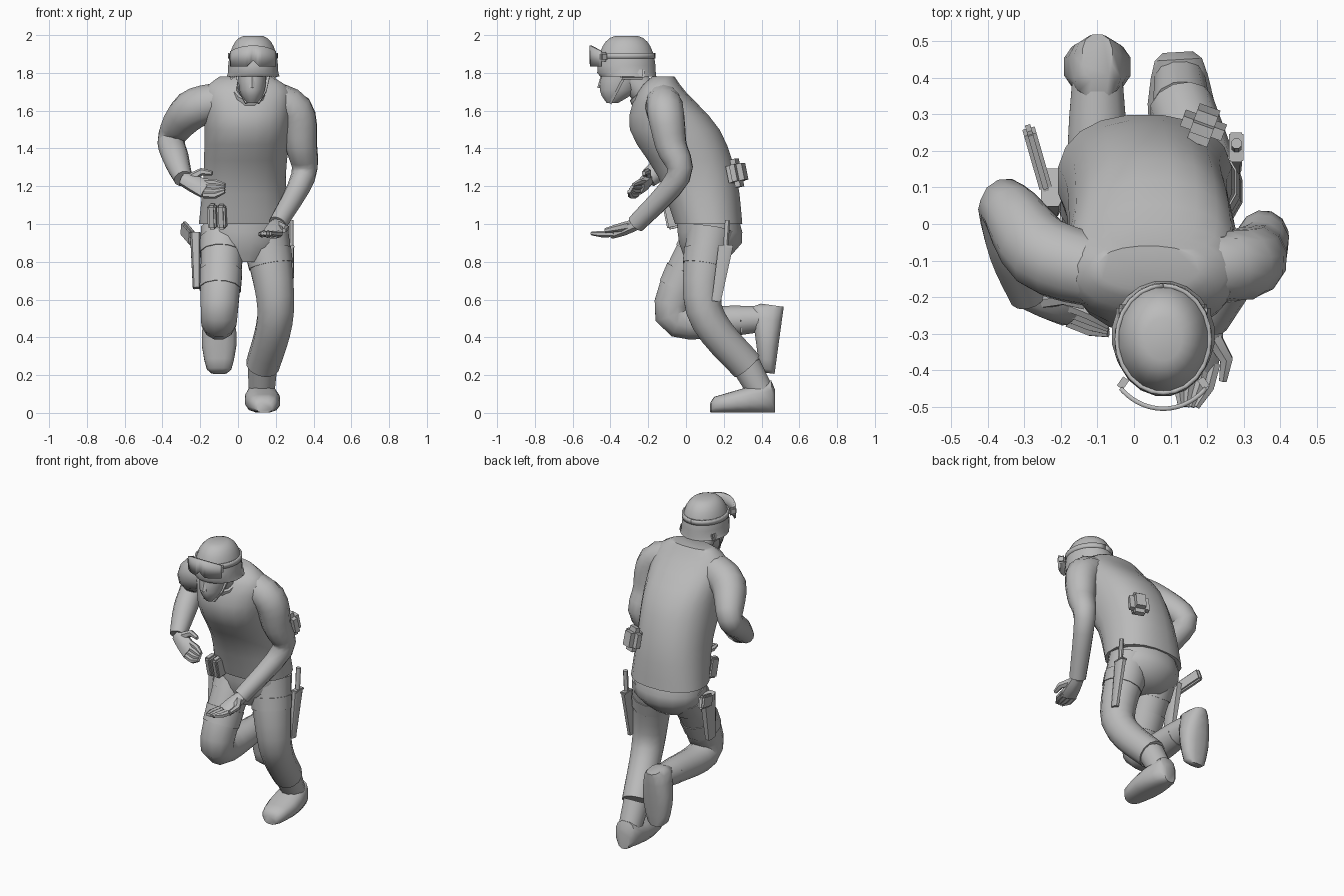
import bpy
import bmesh
from math import sin, cos, pi, radians, copysign
from mathutils import Vector, Euler

if "Cube" in bpy.data.objects:
    bpy.data.objects.remove(bpy.data.objects["Cube"], do_unlink=True)

GREY = (0.5, 0.5, 0.5, 1)
grey = bpy.data.materials.new("plain_grey")
grey.use_nodes = True
grey.diffuse_color = GREY
grey.node_tree.nodes["Principled BSDF"].inputs["Base Color"].default_value = GREY

X_AXIS, Y_AXIS, Z_AXIS = Vector((1, 0, 0)), Vector((0, 1, 0)), Vector((0, 0, 1))


def finish(name, bm, angle=45):
    """Turn a bmesh into a shaded object in the scene."""
    bmesh.ops.recalc_face_normals(bm, faces=bm.faces)
    mesh = bpy.data.meshes.new(name)
    bm.to_mesh(mesh)
    bm.free()
    mesh.materials.append(grey)
    obj = bpy.data.objects.new(name, mesh)
    bpy.context.collection.objects.link(obj)
    bpy.ops.object.select_all(action="DESELECT")
    obj.select_set(True)
    bpy.context.view_layer.objects.active = obj
    bpy.ops.object.shade_smooth_by_angle(angle=radians(angle))
    return obj


def smooth(keys, steps=6):
    """Fill in a flowing curve through a few key rows."""
    keys = [Vector(key) for key in keys]
    path = [keys[0], *keys, keys[-1]]
    rows = []
    for a, b, c, d in zip(path, path[1:], path[2:], path[3:]):
        for i in range(steps):
            t = i / steps
            bend = (a * 2 - b * 5 + c * 4 - d) * t * t
            twist = (b * 3 - a - c * 3 + d) * t * t * t
            rows.append(b + ((c - a) * t + bend + twist) / 2)
    return rows + [keys[-1]]


def tube(name, rows, side=X_AXIS, sides=12, power=2, normal=None):
    """Loft oval rings along rows of x, y, z, half width and optional half depth."""
    bm = bmesh.new()
    points = [Vector(row[:3]) for row in rows]
    last = len(rows) - 1
    rings = []
    for i, (point, row) in enumerate(zip(points, rows)):
        along = normal or (points[min(i + 1, last)] - points[max(i - 1, 0)]).normalized()
        wide = (side - along * side.dot(along)).normalized()
        deep = along.cross(wide)
        ring = []
        for k in range(sides):
            turn = 2 * pi * (k + 0.5) / sides
            c, s = cos(turn), sin(turn)
            u = copysign(abs(c) ** (2 / power), c) * row[3]
            v = copysign(abs(s) ** (2 / power), s) * row[-1]
            ring.append(bm.verts.new(point + wide * u + deep * v))
        rings.append(ring)
    for low, high in zip(rings, rings[1:]):
        for k in range(sides):
            j = (k + 1) % sides
            bm.faces.new((low[k], low[j], high[j], high[k]))
    bm.faces.new(rings[0])
    bm.faces.new(rings[-1])
    return finish(name, bm)


def box(name, place, size, turn=(0, 0, 0), bevel=0.01):
    """Bevelled block, turned by degrees."""
    bm = bmesh.new()
    bmesh.ops.create_cube(bm, size=1)
    bmesh.ops.scale(bm, vec=size, verts=bm.verts)
    bmesh.ops.bevel(bm, geom=bm.edges[:], offset=bevel, segments=2, affect="EDGES")
    obj = finish(name, bm)
    obj.location = place
    obj.rotation_euler = Euler([radians(t) for t in turn])


def band(name, centre, width, depth, height, spread, notch=0):
    """Strip curved round the front; a notch lifts its lower middle and tapers its ends."""
    bm = bmesh.new()
    columns = []
    steps = 24
    for i in range(steps + 1):
        t = 2 * i / steps - 1
        turn = radians(spread) * t
        x, y = centre.x + width * sin(turn), centre.y - depth * cos(turn)
        low = centre.z - height / 2 + notch * max(0, 1 - abs(t) * 4)
        high = centre.z + height / 2 - notch * t * t
        columns.append([bm.verts.new((x, y, z)) for z in (low, high)])
    for p, q in zip(columns, columns[1:]):
        bm.faces.new((p[0], q[0], q[1], p[1]))
    solid = finish(name, bm).modifiers.new("thickness", "SOLIDIFY")
    solid.thickness = 0.012
    solid.offset = 0


def hand(name, wrist, tip, across):
    """Palm, four fingers and a thumb between the wrist and the fingertips."""
    wrist, tip, across = Vector(wrist), Vector(tip), Vector(across).normalized()
    knuckles = wrist.lerp(tip, 0.55) - Z_AXIS * 0.03
    tube(name + "_palm", smooth([(*wrist, 0.04, 0.035), (*wrist.lerp(knuckles, 0.5), 0.05, 0.035),
                                 (*knuckles, 0.055, 0.022)], 2), across, 8)
    for i in range(4):
        shift = across * (i - 1.5) * 0.027
        tube(name + "_finger", [(*wrist.lerp(knuckles, 0.9) + shift, 0.018),
                                (*knuckles.lerp(tip, 0.5) + shift, 0.017),
                                (*tip + shift / 2, 0.01)], across, 6)
    thumb = [(*wrist.lerp(tip, t) + across * out, r)
             for t, out, r in ((0.2, 0.02, 0.025), (0.45, 0.07, 0.02), (0.7, 0.075, 0.012))]
    tube(name + "_thumb", thumb, across, 6)


def boot(name, ankle, heel, toe, up):
    """Shaft from the ankle, and a foot that tapers from heel to toe with rounded ends."""
    ankle, heel, toe, up = (Vector(v) for v in (ankle, heel, toe, up))
    instep = heel.lerp(toe, 0.2) + up * 0.1
    tube(name + "_shaft", [(*ankle, 0.08), (*instep, 0.07)])
    rows = []
    for t in (0, 0.06, 0.2, 0.4, 0.6, 0.8, 0.94, 1):
        half = 0.09 - 0.05 * t
        trim = 0.7 if t in (0, 1) else 1
        rows.append((*heel.lerp(toe, t) + up * half * trim,
                     (0.06 + 0.035 * sin(pi * t)) * trim, half * trim))
    tube(name + "_foot", rows, power=2.6, normal=(toe - heel).normalized())


# Jacket and hips, level rings that lean forward
tube("jacket", smooth([
    (.03, .12, 1, .24, .18), (.035, .06, 1.25, .22, .21), (.05, -.06, 1.5, .23, .24),
    (.05, -.13, 1.7, .23, .13), (.04, -.12, 1.78, .14, .06),
], 3), sides=20, power=2.3, normal=Z_AXIS)
tube("hips", smooth([
    (.03, .12, 1, .22, .17), (.03, .13, .9, .22, .17), (.03, .1, .8, .12, .1),
], 2), sides=16, normal=Z_AXIS)

# Neck and collar
nape, throat = Vector((.06, -.17, 1.65)), Vector((.07, -.3, 1.78))
tube("neck", [(*nape, .08), (*throat, .07)])
tube("collar", [(*nape, .13), (*nape.lerp(throat, .5), .09)])

# Head, a jaw that widens up into the skull
crown = Vector((.08, -.315, 1.8))
tube("head", smooth([
    (.075, -.39, 1.64, .03, .03), (.075, -.36, 1.71, .07, .1), (.075, -.33, 1.85, .08, .11),
], 3), normal=Z_AXIS)
tube("nose", [(.075, -.44, 1.79, .01), (.075, -.45, 1.72, .02)], sides=6, normal=Z_AXIS)

# Helmet dome with a flared skirt, goggles and straps
skirt = crown + Vector((0, .01, -.02))
dome = [(*crown + Z_AXIS * .2 * sin(t), .135 * cos(t) ** .6, .157 * cos(t) ** .6)
        for t in (pi / 2 * i / 8 for i in range(8))]
tube("helmet", [(*skirt, .142, .15)] + dome, sides=20, normal=Z_AXIS)
band("goggle_strap", crown + Z_AXIS * .09, .127, .147, .03, 180)
band("goggles", crown + Z_AXIS * .09, .165, .19, .11, 45, .03)
for sign in (-1, 1):
    box("goggle_hinge", crown + Vector((sign * .11, -.12, .085)), (.02, .05, .05), (0, 0, sign * 35))
    box("ear_flap", crown + Vector((sign * .11, .03, -.005)), (.03, .13, .06), (0, -sign * 12, 0))
    ear, chin = crown + X_AXIS * sign * .085, Vector((.075 + sign * .03, -.4, 1.64))
    tube("chin_strap", [(*ear, .01), (*ear.lerp(chin, .6) + X_AXIS * sign * .015, .01),
                        (*chin, .01)], sides=4)

# Arms; the right one bends in a slanted plane
right_wrist, left_wrist = (-.29, -.2, 1.24), (.21, -.265, 1)
tube("right_sleeve", smooth([
    (-.1, -.13, 1.65, .1), (-.25, -.08, 1.6, .105), (-.35, .05, 1.46, .075),
    (-.33, -.07, 1.35, .07), (*right_wrist, .05),
], 4), side=Vector((-2, -1.5, 1)))
tube("left_sleeve", smooth([
    (.15, -.13, 1.67, .09), (.3, -.11, 1.6, .1), (.335, -.08, 1.42, .085),
    (.345, -.04, 1.25, .065), (*left_wrist, .05),
], 4), side=Vector((2, 1, 0)))
hand("right_hand", right_wrist, (-.07, -.29, 1.19), (0, .5, .8))
hand("left_hand", left_wrist, (.15, -.5, .95), X_AXIS)

# Trouser legs with straps round the thighs
left_ankle, right_ankle = (.13, .32, .25), (-.1, .29, .49)
legs = {
    "left": smooth([(.14, .13, .97, .13), (.2, .095, .55, .1), (*left_ankle, .09)]),
    "right": smooth([(-.08, .12, .97, .12), (-.1, -.07, .52, .1), (*right_ankle, .08)]),
}
for name, rows in legs.items():
    tube(name + "_leg", rows)
for name, i in (("left", 2), ("right", 1), ("right", 3)):
    tube(name + "_thigh_strap", [(*row[:3], row[3] + .005) for row in legs[name][i:i + 2]])

# Boots
boot("left_boot", left_ankle, (.12, .47, 0), (.14, .13, 0), Z_AXIS)
boot("right_boot", right_ankle, (-.1, .52, .57), (-.1, .47, .21), -Y_AXIS)

# Sheathed knife on the left thigh, holstered pistol on the right
guard = Vector((.28, .21, .88))
tube("knife_sheath", [(*guard, .018, .04), (.28, .16, .59, .014, .025)], sides=8, power=4)
tube("knife_handle", [(*guard, .015), (.28, .22, 1.02, .015)], sides=8)
box("knife_guard", guard, (.04, .08, .015), bevel=.004)
tube("holster", [(-.225, .1, .95, .03, .055), (-.22, .06, .66, .02, .04)], sides=8, power=4)
box("pistol_grip", (-.265, .18, .95), (.035, .18, .08), (18, 0, 16))

# Pouches
box("back_pouch", (.19, .27, 1.27), (.12, .09, .15), (12, 0, -20), .03)
for x in (-.135, -.085):
    box("belt_pouch", (x, -.075, 1.04), (.045, .07, .13), (12, 0, -10))
